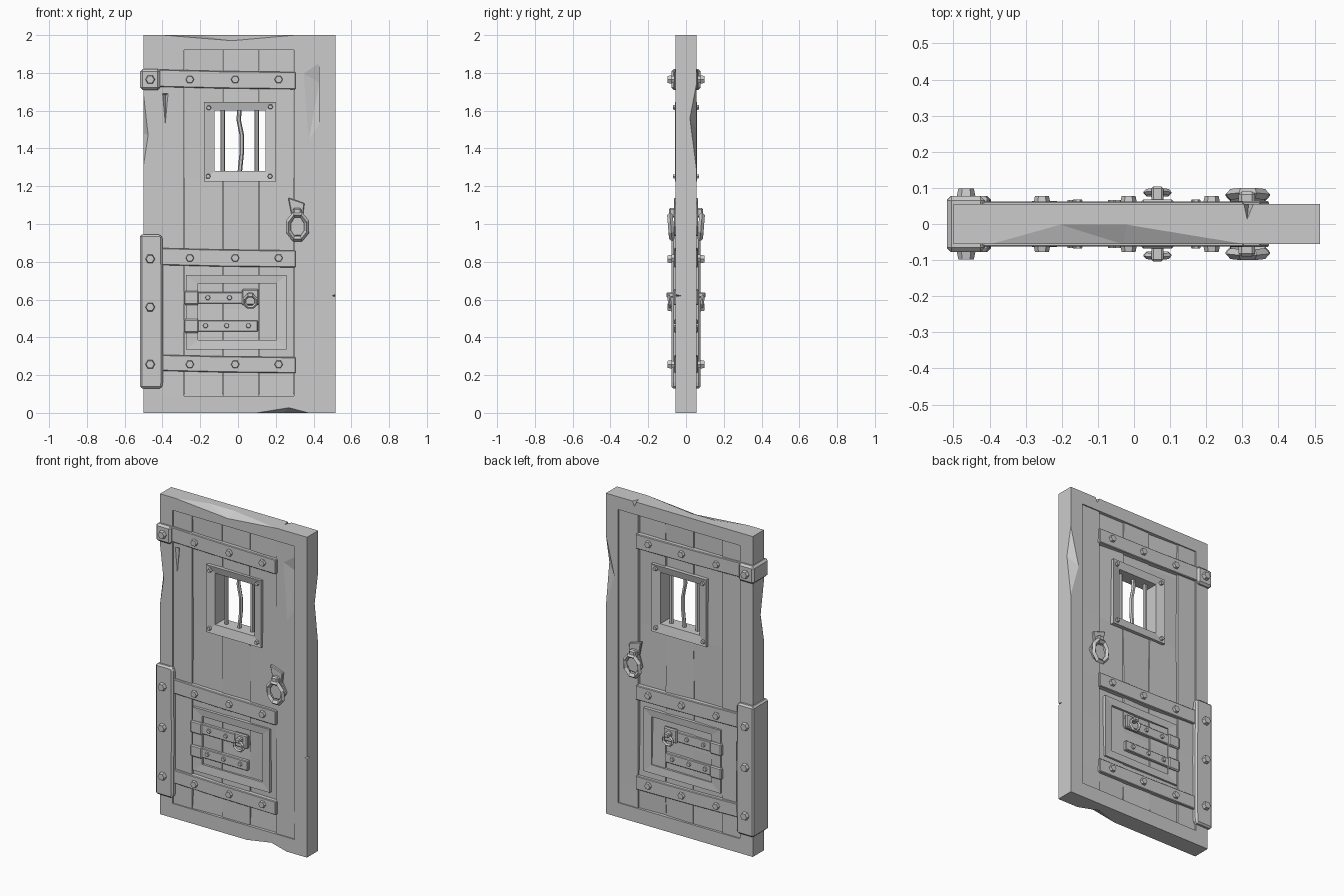
import bpy, bmesh, math, random
from mathutils import Matrix, Vector

if "Cube" in bpy.data.objects:
    bpy.data.objects.remove(bpy.data.objects["Cube"])

random.seed(7)


def finish(bm, name, mirror=False, bevel=0):
    bmesh.ops.recalc_face_normals(bm, faces=bm.faces)
    me = bpy.data.meshes.new(name)
    bm.to_mesh(me)
    bm.free()
    ob = bpy.data.objects.new(name, me)
    bpy.context.collection.objects.link(ob)
    if bevel:
        m = ob.modifiers.new("bevel", 'BEVEL')
        m.width, m.segments = bevel, 1
    if mirror:  # repeat on the back of the door
        m = ob.modifiers.new("mirror", 'MIRROR')
        m.use_axis = (False, True, False)
        m.use_clip = False
        m.use_mirror_merge = False
    return ob


def loft(name, rings, **kw):
    bm = bmesh.new()
    vs = [[bm.verts.new(p) for p in r] for r in rings]
    n = len(vs[0])
    for a, b in zip(vs, vs[1:]):
        for i in range(n):
            bm.faces.new((a[i], a[(i + 1) % n], b[(i + 1) % n], b[i]))
    bm.faces.new(vs[0])
    bm.faces.new(vs[-1])
    return finish(bm, name, **kw)


def box(name, x0, x1, y0, y1, z0, z1, **kw):
    return loft(name, [[(x0, y0, z), (x1, y0, z), (x1, y1, z), (x0, y1, z)] for z in (z0, z1)], **kw)


def ring_frame(name, outer, inner, d, lip=0.0, **kw):
    """Rectangular frame, faces at y = +-d, inner edge sloped in by lip."""
    def rect(r, y):
        return [(r[0], y, r[2]), (r[1], y, r[2]), (r[1], y, r[3]), (r[0], y, r[3])]
    bm = bmesh.new()
    loops = [[bm.verts.new(p) for p in rect(r, y)] for r, y in
             ((outer, -d), (outer, d), (inner, d - lip), (inner, lip - d))]
    for k in range(4):
        a, b = loops[k], loops[(k + 1) % 4]
        for i in range(4):
            bm.faces.new((a[i], a[(i + 1) % 4], b[(i + 1) % 4], b[i]))
    return finish(bm, name, **kw)


def bolts(name, pts, r, y_in, y_out):
    bm = bmesh.new()
    for x, z in pts:
        m = Matrix.Translation((x, -(y_in + y_out) / 2, z)) @ Matrix.Rotation(math.pi / 2, 4, 'X') \
            @ Matrix.Rotation(math.radians(30), 4, 'Z')
        bmesh.ops.create_cone(bm, cap_ends=True, segments=6, radius1=r, radius2=r * 0.8,
                              depth=y_out - y_in, matrix=m)
    return finish(bm, name, mirror=True)


def pull_ring(name, x, y, z, rx, rz, t, tilt):
    """Octagonal ring with a four-sided section, hanging against the door."""
    bm = bmesh.new()
    rot = Matrix.Rotation(tilt, 3, 'X')
    loops = []
    for i in range(8):
        a = math.tau * (i + 0.5) / 8
        d = Vector((math.cos(a) * rx, 0, math.sin(a) * rz))
        u = d.normalized()
        pts = [d + u * t, d + Vector((0, t, 0)), d - u * t, d - Vector((0, t, 0))]
        loops.append([bm.verts.new(rot @ p + Vector((x, y, z))) for p in pts])
    for i in range(8):
        a, b = loops[i], loops[(i + 1) % 8]
        for k in range(4):
            bm.faces.new((a[k], a[(k + 1) % 4], b[(k + 1) % 4], b[k]))
    return finish(bm, name, mirror=True)


def hull(pts):
    bm = bmesh.new()
    for p in pts:
        bm.verts.new(p)
    bmesh.ops.convex_hull(bm, input=bm.verts)
    return finish(bm, "cutter")


def cut(ob, cutters):
    for c in cutters:
        m = ob.modifiers.new("cut", 'BOOLEAN')
        m.operation, m.solver, m.object = 'DIFFERENCE', 'EXACT', c
    bpy.context.view_layer.update()
    dg = bpy.context.evaluated_depsgraph_get()
    me = bpy.data.meshes.new_from_object(ob.evaluated_get(dg))
    ob.modifiers.clear()
    ob.data = me


def plank(name, x0, x1, d, jit, cutters=()):
    """Vertical board with unevenly hewn faces."""
    j = lambda: random.uniform(-jit, jit)
    rings = [[(x0, -d + j(), z), (x1, -d + j(), z), (x1, d + j(), z), (x0, d + j(), z)]
             for z in (0.08, 0.22, 0.55, 0.83, 1.24, 1.7, 1.93)]
    ob = loft(name, rings)
    cut(ob, cutters)
    return ob


# Outer frame with chipped edges
frame = ring_frame("outer_frame", (-0.5, 0.515, 0, 2), (-0.413, 0.43, 0.09, 1.92), 0.055)
chips = [
    [(-0.41, -.056, 2.001), (-.21, 0, 2.001), (-.02, 0, 2.001), (.32, -.056, 2.001), (-.03, -.056, 1.97), (-.03, -.1, 2.02)],
    [(.09, -.056, -.001), (.24, 0, -.001), (.38, -.056, -.001), (.27, -.056, .028), (.27, -.1, -.02)],
    [(.295, .08, 2.01), (.345, .08, 2.01), (.312, 0, 2.01), (.32, .08, 1.95)],
    [(.54, -.08, .645), (.54, -.08, .6), (.54, .02, .62), (.485, -.08, .62)],
    [(.516, .056, 1.75), (.516, .02, 1.56), (.516, .056, 1.28), (.455, .056, 1.5), (.55, .09, 1.5)],
    [(-.501, -.056, 1.7), (-.501, -.02, 1.48), (-.501, -.056, 1.3), (-.475, -.056, 1.47), (-.54, -.09, 1.48)],
]
cutters = [hull(c) for c in chips]
cut(frame, cutters)

# Stiles and planks with the window opening cut through
window_hole = box("cutter", -0.15, 0.17, -0.2, 0.2, 1.25, 1.62)
stile_chips = [hull([(.29, -.06, 1.83), (.425, -.06, 1.92), (.44, -.06, 1.4), (.34, -.06, 1.25), (.43, -.03, 1.75)]),
               hull([(-.41, -.06, 1.7), (-.36, -.06, 1.7), (-.385, -.06, 1.43), (-.385, -.03, 1.68)])]
cutters += [window_hole] + stile_chips
plank("left_stile", -0.42, -0.285, 0.048, 0.001, stile_chips[1:])
plank("right_stile", 0.297, 0.435, 0.048, 0.001, stile_chips[:1])
for i, (a, b) in enumerate([(-0.283, -0.082), (-0.079, 0.11), (0.113, 0.295)]):
    plank(f"plank_{i + 1}", a, b, 0.038, 0.007, [window_hole])
box("plank_backing", -0.29, 0.3, -0.02, 0.02, 0.1, 1.24)
for c in cutters:
    bpy.data.objects.remove(c)

# Barred window
ring_frame("window_frame", (-0.18, 0.2, 1.225, 1.645), (-0.125, 0.145, 1.28, 1.6), 0.058, 0.012)
bolts("window_bolts", [(-.155, 1.615), (.172, 1.62), (-.158, 1.252), (.17, 1.252)], 0.014, 0.05, 0.068)
for i, (x, bend) in enumerate([(-0.08, 0), (0.008, 0.012), (0.1, 0)]):
    loft(f"window_bar_{i + 1}", [[(x + o + 0.012 * math.cos(k * math.tau / 6), 0.012 * math.sin(k * math.tau / 6), z)
                                 for k in range(6)]
                                for z, o in ((1.26, 0), (1.38, bend), (1.47, bend), (1.55, -bend / 3), (1.62, 0))])

# Horizontal iron straps
levels = ((0.215, 0.3), (0.775, 0.865), (1.718, 1.81))
for n, (z0, z1) in zip(("bottom", "middle", "top"), levels):
    x1 = 0.305
    loft(f"{n}_strap", [[(x, -.063, z0 + o), (x, .063, z0 + o), (x, .063, z1 + o), (x, -.063, z1 + o)]
                        for x, o in ((-0.42, 0.008), (-0.1, 0), (x1, -0.005))], bevel=0.004)
bolts("strap_bolts", [(x, z) for z in (0.257, 0.82, 1.765) for x in (-0.255, -0.015, 0.215)], 0.024, 0.055, 0.078)

# Edge braces wrapping the hinge side
for name, prof in (("upper_brace", ((1.71, .105), (1.82, .105))),
                   ("lower_brace", ((.13, .115), (.16, .12), (.56, .122), (.93, .118), (.945, .105)))):
    loft(name, [[(-.518, -.077, z), (-.518 + w, -.077, z), (-.518 + w, .077, z), (-.518, .077, z)]
                for z, w in prof], bevel=0.012)
bolts("brace_bolts", [(-.465, z) for z in (.257, .56, .815, 1.765)], 0.027, 0.07, 0.098)

# Small hatch with its straps and latch
ring_frame("hatch_frame", (-0.275, 0.257, 0.335, 0.73), (-0.212, 0.205, 0.385, 0.685), 0.054, 0.004)
for n, z0, z1 in (("upper", .578, .64), ("lower", .43, .49)):
    box(f"hatch_{n}_strap", -0.22, 0.105, -0.056, 0.056, z0, z1, bevel=0.004)
    box(f"hatch_{n}_hinge", -0.287, -0.208, -0.064, 0.064, z0 - .006, z1 + .006, bevel=0.006)
bolts("hatch_bolts", [(-.16, .61), (-.045, .61), (-.172, .462), (-.06, .462), (.055, .462)], 0.015, 0.05, 0.066)
box("latch_plate", 0.02, 0.11, -0.068, -0.045, 0.57, 0.655, mirror=True, bevel=0.006)
box("latch_staple", 0.048, 0.082, -0.104, -0.06, 0.61, 0.638, mirror=True, bevel=0.006)
pull_ring("latch_ring", 0.065, -0.087, 0.59, 0.033, 0.033, 0.009, 0.1)

# Door handle: back plate, staple and ring
plate = [(.265, 1.14), (.352, 1.11), (.345, 1.05), (.375, .99), (.345, .94), (.29, .935), (.262, .98), (.283, 1.05)]
loft("handle_plate", [[(x, y, z) for x, z in plate] for y in (-0.045, -0.064)], mirror=True, bevel=0.004)
box("handle_staple", 0.29, 0.335, -0.09, -0.055, 1.035, 1.085, mirror=True, bevel=0.008)
pull_ring("handle_ring", 0.315, -0.08, 0.985, 0.052, 0.068, 0.015, 0.08)
